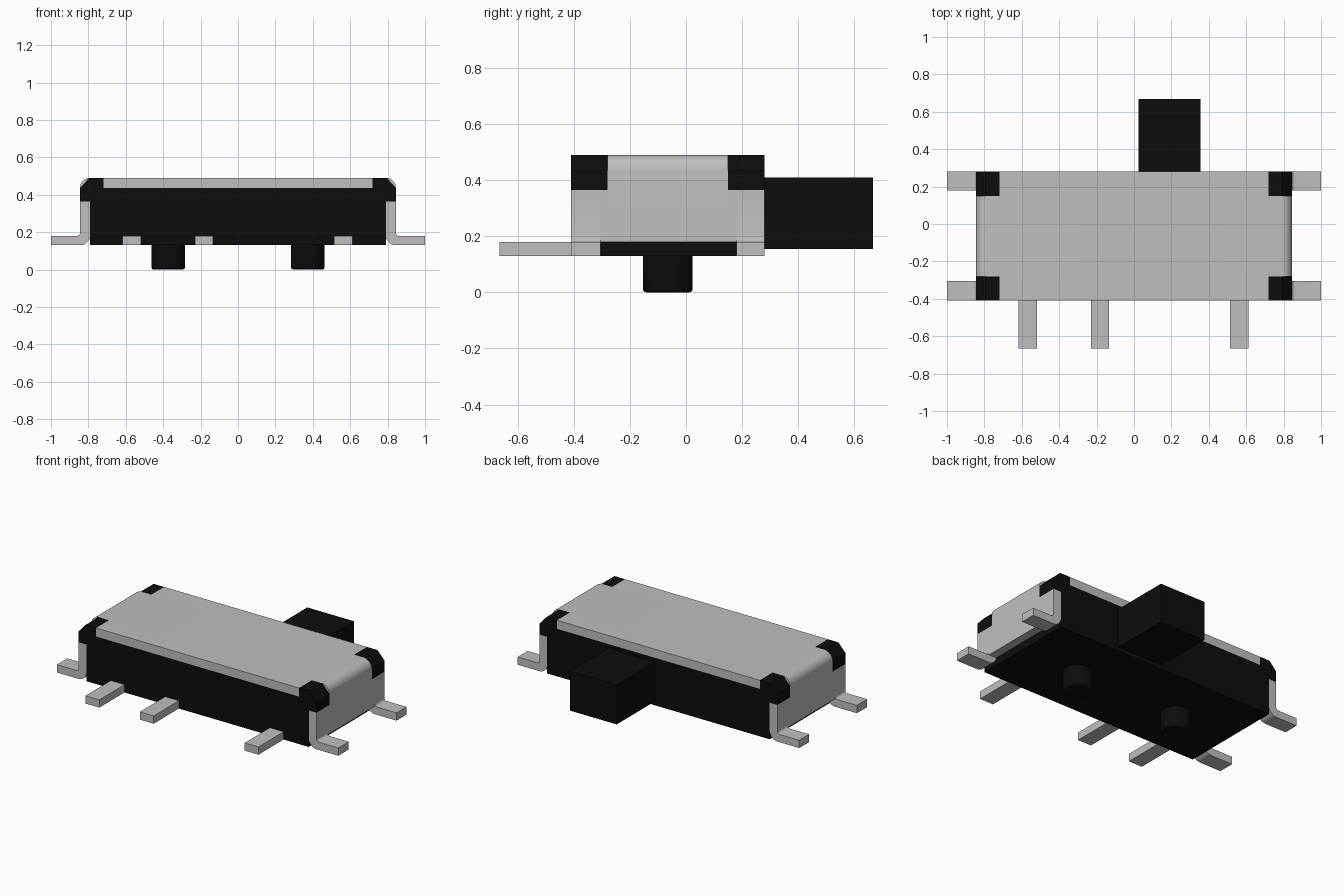
import bpy, bmesh, math
from mathutils import Matrix

cube = bpy.data.objects.get("Cube")
if cube:
    bpy.data.objects.remove(cube, do_unlink=True)


def material(name, value, roughness):
    m = bpy.data.materials.new(name)
    m.use_nodes = True
    colour = (value, value, value, 1)
    m.diffuse_color = colour
    shader = m.node_tree.nodes["Principled BSDF"]
    shader.inputs["Base Color"].default_value = colour
    shader.inputs["Roughness"].default_value = roughness
    return m


BLACK = material("black plastic", 0.004, 0.6)
METAL = material("light grey metal", 0.52, 0.5)

# Shared dimensions
FRONT, BACK = -0.41, 0.28
BASE, FOOT_TOP, NOTCH, TOP = 0.13, 0.18, 0.365, 0.49
INNER, OUTER, NOTCH_X = 0.79, 0.845, 0.72
SHEET = OUTER - INNER
UNDER = TOP - SHEET
NOTCH_F, NOTCH_B = -0.28, 0.15
FOOT_F, FOOT_B = -0.305, 0.18


def finish(name, bm, mat, mirror=False):
    bmesh.ops.recalc_face_normals(bm, faces=bm.faces)
    mesh = bpy.data.meshes.new(name)
    bm.to_mesh(mesh)
    bm.free()
    mesh.materials.append(mat)
    mesh.shade_smooth()
    mesh.set_sharp_from_angle(angle=math.radians(35))
    ob = bpy.data.objects.new(name, mesh)
    bpy.context.collection.objects.link(ob)
    if mirror:
        ob.modifiers.new("Mirror", "MIRROR").use_axis[0] = True
    return ob


def prism(name, profile, y0, y1, mat, mirror=False):
    """Extrude an x-z profile along y."""
    bm = bmesh.new()
    face = bm.faces.new([bm.verts.new((x, y0, z)) for x, z in profile])
    new = bmesh.ops.extrude_face_region(bm, geom=[face])["geom"]
    verts = [v for v in new if isinstance(v, bmesh.types.BMVert)]
    bmesh.ops.translate(bm, verts=verts, vec=(0, y1 - y0, 0))
    return finish(name, bm, mat, mirror)


def box(name, x0, x1, y0, y1, z0, z1, mat, mirror=False):
    return prism(name, [(x0, z0), (x1, z0), (x1, z1), (x0, z1)], y0, y1, mat, mirror)


def arc(cx, cz, r, start, end, steps=8):
    angles = [math.radians(start + (end - start) * i / steps) for i in range(steps + 1)]
    return [(cx + r * math.cos(a), cz + r * math.sin(a)) for a in angles]


# Plastic housing, with raised corners showing through the cover notches
box("housing", -INNER, INNER, FRONT, BACK, BASE, UNDER, BLACK)
corner = [(NOTCH_X, NOTCH), (OUTER, NOTCH), (OUTER, UNDER), (INNER + 0.005, TOP), (NOTCH_X, TOP)]
prism("front_corner", corner, FRONT, NOTCH_F, BLACK, True)
prism("back_corner", corner, NOTCH_B, BACK, BLACK, True)

# Folded metal cover
right_bend = arc(INNER, UNDER, SHEET, 0, 90)
left_bend = [(-x, z) for x, z in reversed(right_bend)]
arch = [(INNER, FOOT_TOP), (OUTER, FOOT_TOP)] + right_bend + left_bend
arch += [(-OUTER, FOOT_TOP), (-INNER, FOOT_TOP), (-INNER, UNDER), (INNER, UNDER)]
prism("cover_arch", arch, NOTCH_F, NOTCH_B, METAL)
box("cover_front_edge", -NOTCH_X, NOTCH_X, FRONT, NOTCH_F, UNDER, TOP, METAL)
box("cover_back_edge", -NOTCH_X, NOTCH_X, NOTCH_B, BACK, UNDER, TOP, METAL)
box("cover_side", INNER, OUTER, FOOT_F, FOOT_B, FOOT_TOP, NOTCH, METAL, True)

# Bent mounting feet
foot = [(INNER, NOTCH)] + arc(OUTER, BASE + SHEET, SHEET, 180, 270)
foot += [(1, BASE), (1, FOOT_TOP)] + arc(OUTER + 0.015, FOOT_TOP + 0.015, 0.015, 270, 180, 4)
foot += [(OUTER, NOTCH)]
prism("front_foot", foot, FRONT, FOOT_F, METAL, True)
prism("back_foot", foot, FOOT_B, BACK, METAL, True)

# Contact pins
for i, x in enumerate((-0.568, -0.182, 0.562)):
    box(f"contact_pin_{i + 1}", x - 0.049, x + 0.049, -0.665, FRONT + 0.02, BASE, FOOT_TOP, METAL)

# Slider knob
box("slider", 0.025, 0.355, BACK - 0.02, 0.667, 0.155, 0.41, BLACK)

# Locating pegs with softened lower rims
for side, x in (("right", -0.373), ("left", 0.373)):
    bm = bmesh.new()
    height = BASE + 0.02
    bmesh.ops.create_cone(bm, cap_ends=True, segments=40, radius1=0.089, radius2=0.089,
                          depth=height, matrix=Matrix.Translation((x, -0.065, height / 2)))
    rim = [e for e in bm.edges if all(v.co.z < 0.01 for v in e.verts)]
    bmesh.ops.bevel(bm, geom=rim, offset=0.012, segments=3, profile=0.5, affect="EDGES")
    finish(f"{side}_peg", bm, BLACK)
